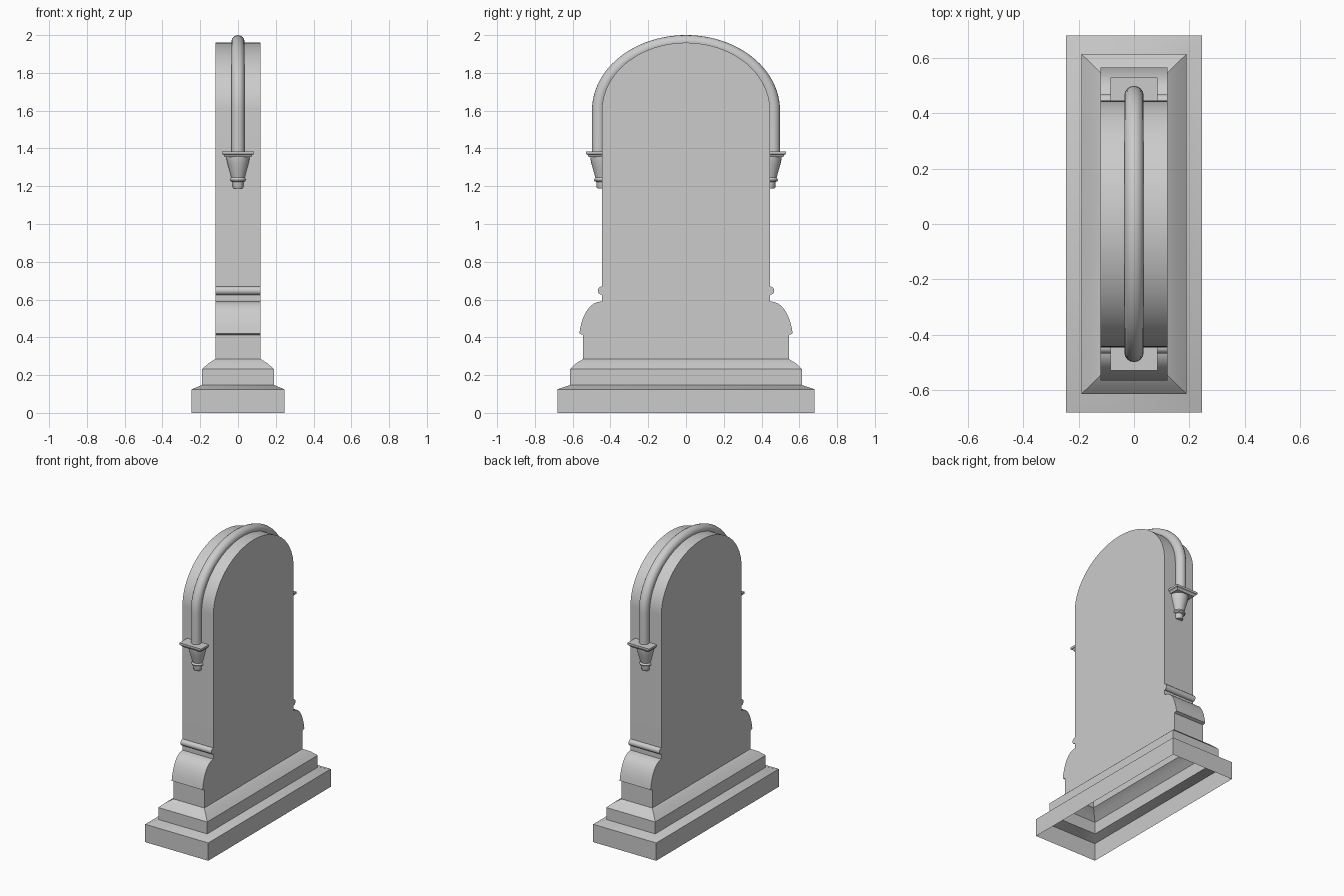
import bpy, bmesh, math

cube = bpy.data.objects.get("Cube")
if cube:
    bpy.data.objects.remove(cube, do_unlink=True)

stone = bpy.data.materials.new("grey stone")
stone.use_nodes = True
GREY = (0.6, 0.6, 0.6, 1)
stone.diffuse_color = GREY
stone.node_tree.nodes["Principled BSDF"].inputs["Base Color"].default_value = GREY


def finish(obj):
    """Assign the material and smooth the soft edges."""
    obj.data.materials.clear()
    obj.data.materials.append(stone)
    bpy.ops.object.select_all(action="DESELECT")
    obj.select_set(True)
    bpy.context.view_layer.objects.active = obj
    bpy.ops.object.shade_smooth_by_angle(angle=math.radians(30))


def add_mesh(name, bm):
    bmesh.ops.recalc_face_normals(bm, faces=bm.faces)
    mesh = bpy.data.meshes.new(name)
    bm.to_mesh(mesh)
    bm.free()
    obj = bpy.data.objects.new(name, mesh)
    bpy.context.collection.objects.link(obj)
    finish(obj)
    return obj


def loft(name, rings, cap_bottom=False, cap_top=False):
    """Skin a stack of closed rings of points."""
    bm = bmesh.new()
    rows = [[bm.verts.new(p) for p in ring] for ring in rings]
    for low, high in zip(rows, rows[1:]):
        n = len(low)
        for i in range(n):
            j = (i + 1) % n
            bm.faces.new((low[i], low[j], high[j], high[i]))
    if cap_bottom:
        bm.faces.new(rows[0][::-1])
    if cap_top:
        bm.faces.new(rows[-1])
    return add_mesh(name, bm)


def rectangle(hx, hy, z, y=0):
    return [(-hx, y - hy, z), (hx, y - hy, z), (hx, y + hy, z), (-hx, y + hy, z)]


def circle(r, z, y=0, n=24):
    return [(r * math.cos(math.tau * i / n), y + r * math.sin(math.tau * i / n), z)
            for i in range(n)]


def arch(half_width, spring, height, n=48):
    """Half ellipse from +y over the top to -y."""
    return [(half_width * math.cos(math.pi * i / n),
             spring + height * math.sin(math.pi * i / n)) for i in range(n + 1)]


THICK = 0.12
HALF = 0.445
SPRING = 1.6

# Stepped plinth, hollow underneath
loft("stepped_plinth", [rectangle(*r) for r in (
    (0.245, 0.68, 0), (0.245, 0.68, 0.125), (0.19, 0.613, 0.148),
    (0.19, 0.613, 0.232), (0.157, 0.582, 0.262), (THICK, 0.545, 0.285))])

# Upright slab with swelling shoulders and arched head
side = [(0.545, 0.285), (0.545, 0.412), (0.565, 0.42)]
for i in range(1, 9):
    a = math.radians(10 + 62 * i / 8)
    t = i / 8
    side.append((0.565 - 0.12 * (0.35 * t + 0.65 * t * t),
                 0.42 + 0.17 * math.sin(t * math.pi / 2) ** 0.95))
outline = side + arch(HALF, SPRING, 0.36) + [(-y, z) for y, z in reversed(side)]
bm = bmesh.new()
left = [bm.verts.new((THICK, y, z)) for y, z in outline]
right = [bm.verts.new((-THICK, y, z)) for y, z in outline]
bm.faces.new(left)
bm.faces.new(right[::-1])
for i in range(len(outline) - 1):
    bm.faces.new((left[i], right[i], right[i + 1], left[i + 1]))
add_mesh("upright_slab", bm)

# Round moulding following the arch
curve = bpy.data.curves.new("arch_moulding", "CURVE")
curve.dimensions = "3D"
curve.bevel_depth = 0.035
curve.bevel_resolution = 6
path = [(0.463, 1.38)] + arch(0.463, SPRING, 0.365) + [(-0.463, 1.38)]
spline = curve.splines.new("POLY")
spline.points.add(len(path) - 1)
for point, (y, z) in zip(spline.points, path):
    point.co = (0, y, z, 1)
moulding = bpy.data.objects.new("arch_moulding", curve)
bpy.context.collection.objects.link(moulding)
bpy.ops.object.select_all(action="DESELECT")
moulding.select_set(True)
bpy.context.view_layer.objects.active = moulding
bpy.ops.object.convert(target="MESH")
finish(bpy.context.view_layer.objects.active)

# Corbels and beads on both narrow ends
vase = [(0.024, 1.188), (0.028, 1.195), (0.029, 1.222), (0.038, 1.226),
        (0.042, 1.234), (0.038, 1.242), (0.035, 1.246), (0.046, 1.285),
        (0.056, 1.32), (0.061, 1.345), (0.062, 1.362)]
for label, s in (("front", -1), ("back", 1)):
    y = s * HALF
    loft(label + "_corbel_vase", [circle(r, z, y) for r, z in vase], True, True)
    loft(label + "_corbel_plate", [rectangle(h, h, z, y) for h, z in (
        (0.07, 1.355), (0.076, 1.366), (0.084, 1.37), (0.084, 1.385))], True, True)
    bead = [[(x, py, pz + 0.647) for px, py, pz in
             [(0, y + 0.022 * math.cos(math.tau * k / 20),
               0.022 * math.sin(math.tau * k / 20)) for k in range(20)]]
            for x in (-THICK, THICK)]
    loft(label + "_bead", bead, True, True)
